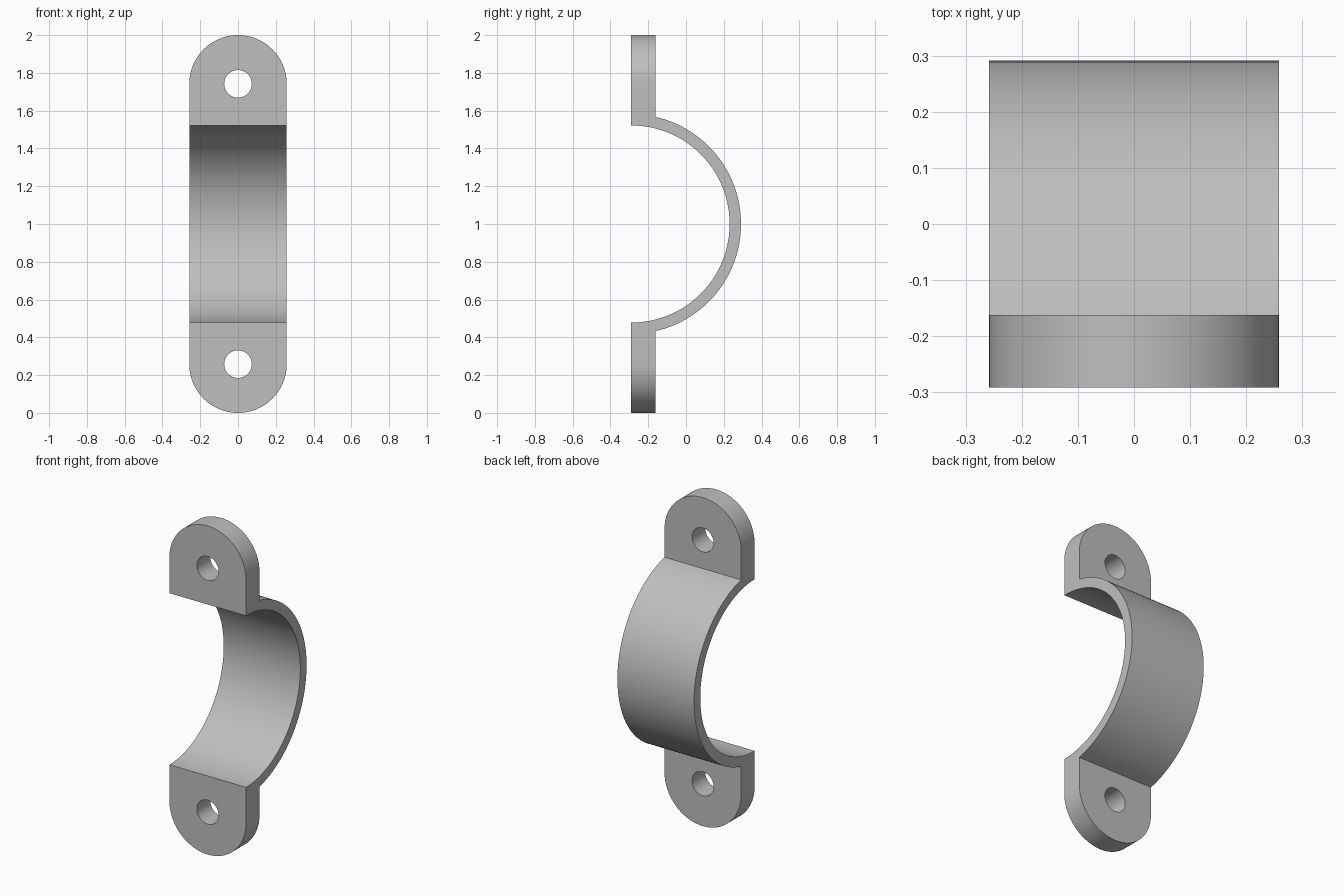
import bpy, bmesh, math
from mathutils import Vector

if "Cube" in bpy.data.objects:
    bpy.data.objects.remove(bpy.data.objects["Cube"])

HALF_W = 0.258          # half width of the strap and tab radius
FRONT, BACK = -0.291, -0.162   # tab faces
R_IN, R_OUT = 0.522, 0.582     # strap radii, centred on the front plane
HOLE_R, HOLE_Z = 0.073, 0.742  # bolt hole radius and distance from the middle

metal = bpy.data.materials.new("grey metal")
metal.diffuse_color = (0.52, 0.52, 0.52, 1)
metal.use_nodes = True
metal.node_tree.nodes["Principled BSDF"].inputs["Base Color"].default_value = metal.diffuse_color


def prism(name, points, direction):
    """Extrude a closed outline along a direction."""
    bm = bmesh.new()
    face = bm.faces.new([bm.verts.new(p) for p in points])
    new = bmesh.ops.extrude_face_region(bm, geom=[face])["geom"]
    bmesh.ops.translate(bm, vec=Vector(direction),
                        verts=[v for v in new if isinstance(v, bmesh.types.BMVert)])
    bmesh.ops.recalc_face_normals(bm, faces=bm.faces)
    mesh = bpy.data.meshes.new(name)
    bm.to_mesh(mesh)
    bm.free()
    obj = bpy.data.objects.new(name, mesh)
    bpy.context.collection.objects.link(obj)
    mesh.materials.append(metal)
    return obj


def arc(r, start, end, n):
    return [(r * math.cos(start + (end - start) * i / n),
             r * math.sin(start + (end - start) * i / n)) for i in range(n + 1)]


def apply_boolean(obj, cutter, operation):
    mod = obj.modifiers.new(operation.lower(), 'BOOLEAN')
    mod.object, mod.operation, mod.solver = cutter, operation, 'EXACT'
    bpy.context.view_layer.objects.active = obj
    bpy.ops.object.modifier_apply(modifier=mod.name)
    bpy.data.objects.remove(cutter, do_unlink=True)


# Side profile: half-round strap with a flat tab at each end (over-long, trimmed below)
lip = math.acos((BACK - FRONT) / R_OUT)
side = [(FRONT + y, 1 + z) for y, z in arc(R_IN, -math.pi / 2, math.pi / 2, 64)]
side += [(FRONT, 2.1), (BACK, 2.1)]
side += [(FRONT + y, 1 + z) for y, z in arc(R_OUT, lip, -lip, 60)]
side += [(BACK, -0.1), (FRONT, -0.1)]
clamp = prism("pipe_clamp", [(-0.4, y, z) for y, z in side], (0.8, 0, 0))

# Round-ended front outline trims the strap width and the tab ends
outline = [(x, 2 - HALF_W + z) for x, z in arc(HALF_W, 0, math.pi, 48)]
outline += [(x, HALF_W + z) for x, z in arc(HALF_W, math.pi, 2 * math.pi, 48)]
apply_boolean(clamp, prism("outline", [(x, -0.6, z) for x, z in outline], (0, 1.2, 0)),
              'INTERSECT')

# Bolt hole through each tab
for side_sign in (1, -1):
    ring = arc(HOLE_R, 0, 2 * math.pi, 48)[:-1]
    hole = prism("hole", [(x, -0.6, 1 + side_sign * HOLE_Z + z) for x, z in ring], (0, 0.6, 0))
    apply_boolean(clamp, hole, 'DIFFERENCE')

# Smooth curves, crisp edges
bpy.ops.object.select_all(action='DESELECT')
clamp.select_set(True)
bpy.context.view_layer.objects.active = clamp
bpy.ops.object.shade_smooth_by_angle(angle=math.radians(30))
